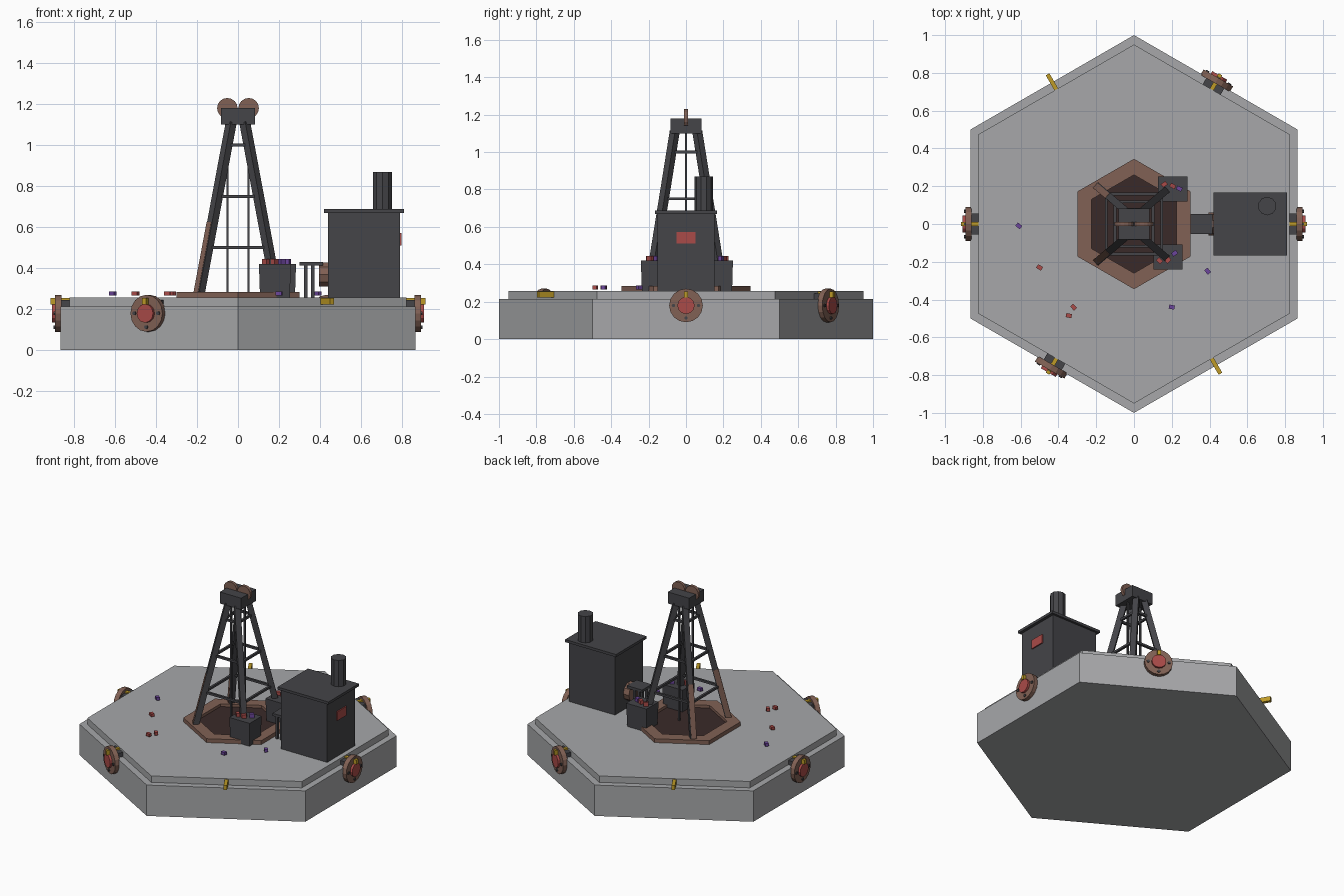
import bpy, bmesh, math, random
from mathutils import Vector, Matrix

if "Cube" in bpy.data.objects:
    bpy.data.objects.remove(bpy.data.objects["Cube"])
random.seed(4)


def mat(name, r, g, b):
    m = bpy.data.materials.new(name)
    m.diffuse_color = (r, g, b, 1)
    m.use_nodes = True
    m.node_tree.nodes["Principled BSDF"].inputs["Base Color"].default_value = m.diffuse_color
    return m


STONE = mat("stone_grey", .385, .39, .40)
IRON = mat("dark_iron", .058, .058, .065)
RUST = mat("rust_brown", .22, .12, .09)
PIT = mat("pit_dark", .042, .023, .022)
RED = mat("red_ore", .40, .07, .065)
PURPLE = mat("purple_ore", .15, .06, .33)
YELLOW = mat("hazard_yellow", .52, .33, .02)


def finish(name, bm, m, matrix=None):
    if matrix:
        bm.transform(matrix)
    bmesh.ops.recalc_face_normals(bm, faces=bm.faces)
    me = bpy.data.meshes.new(name)
    bm.to_mesh(me)
    bm.free()
    me.materials.append(m)
    ob = bpy.data.objects.new(name, me)
    bpy.context.collection.objects.link(ob)
    return ob


def box(name, m, lo, hi, matrix=None, taper=1.0):
    """Box between two corners; taper scales the bottom."""
    bm = bmesh.new()
    bmesh.ops.create_cube(bm, size=1)
    lo, hi = Vector(lo), Vector(hi)
    c, s = (lo + hi) / 2, hi - lo
    for v in bm.verts:
        k = taper if v.co.z < 0 else 1
        v.co = Vector((c.x + v.co.x * s.x * k, c.y + v.co.y * s.y * k, c.z + v.co.z * s.z))
    return finish(name, bm, m, matrix)


def prism(name, m, r, z0, z1, n, matrix=None):
    """Upright n-sided prism with a corner on the y axis."""
    bm = bmesh.new()
    bmesh.ops.create_cone(bm, cap_ends=True, segments=n, radius1=r, radius2=r, depth=z1 - z0,
                          matrix=Matrix.Translation((0, 0, (z0 + z1) / 2)))
    return finish(name, bm, m, matrix)


def beam(name, m, a, b, w):
    """Square bar between two points."""
    a, b = Vector(a), Vector(b)
    d = b - a
    rot = d.to_track_quat('Z', 'Y').to_matrix().to_4x4()
    return box(name, m, (-w / 2, -w / 2, 0), (w / 2, w / 2, d.length), Matrix.Translation(a) @ rot)


def ring(name, m, r_out, r_in, z0, z1):
    """Hexagonal ring with corners on the y axis."""
    bm = bmesh.new()
    loops = []
    for r, z in ((r_out, z0), (r_out, z1), (r_in, z1), (r_in, z0)):
        loops.append([bm.verts.new((r * math.sin(i * math.pi / 3), r * math.cos(i * math.pi / 3), z))
                      for i in range(6)])
    for k in range(4):
        p, q = loops[k], loops[(k + 1) % 4]
        for i in range(6):
            j = (i + 1) % 6
            bm.faces.new((p[i], p[j], q[j], q[i]))
    return finish(name, bm, m)


DECK = .258

# hexagonal base and deck
prism("base_slab", STONE, 1.0, 0, .214, 6)
prism("deck_slab", STONE, .95, .21, DECK, 6)

# shaft mouth
ring("shaft_collar", RUST, .345, .26, DECK - .005, .285)
prism("shaft_floor", PIT, .262, DECK - .003, .266, 6)


# headframe legs, rust plates, braces
def leg_point(sx, sy, z):
    t = (z - .27) / .83
    return Vector((sx * (.19 - .155 * t), sy * (.195 - .133 * t), z))


corners = [(-1, -1), (1, -1), (1, 1), (-1, 1)]
for sx, sy in corners:
    beam("headframe_leg", IRON, leg_point(sx, sy, .27), leg_point(sx, sy, 1.11), .038)
    if sx < 0:
        off = Vector((-.005, 0, 0))
        beam("leg_rust_plate", RUST, leg_point(sx, sy, .28) + off, leg_point(sx, sy, .62) + off, .034)
for z in (.5, .75, 1.0):
    for i in range(4):
        beam("headframe_brace", IRON, leg_point(*corners[i], z), leg_point(*corners[(i + 1) % 4], z), .015)

# crown block, sheave wheels and hoist ropes
box("crown_block", IRON, (-.082, -.082, 1.1), (.082, .082, 1.18))
for x in (-.052, .052):
    prism("sheave_wheel", RUST, .05, -.01, .01, 16,
          Matrix.Translation((x, 0, 1.18)) @ Matrix.Rotation(math.pi / 2, 4, 'X'))
    beam("hoist_rope", IRON, (x, 0, .262), (x, 0, 1.12), .01)


# ore pieces
def ore(m, x, y, z, h):
    box("ore_piece", m, (-.015, -.011, 0), (.015, .011, h),
        Matrix.Translation((x, y, z)) @ Matrix.Rotation(random.uniform(-1, 1), 4, 'Z'))


for m, x, y in ((RED, -.5, -.23), (RED, -.32, -.44), (RED, -.345, -.485),
                (PURPLE, -.61, -.01), (PURPLE, .39, -.25), (PURPLE, .2, -.44)):
    ore(m, x, y, .266, .02)

# ore bins with contents
for x, y in ((.205, .185), (.18, -.175)):
    box("ore_bin", IRON, (x - .078, y - .066, DECK), (x + .078, y + .066, .42), taper=.93)
    for i, dx in enumerate((-.045, 0, .035)):
        ore(PURPLE if i == 2 else RED, x + dx, y + random.uniform(-.03, .03), .42, .025)

# engine house
box("engine_house", IRON, (.438, -.152, DECK), (.79, .152, .675))
box("house_roof", IRON, (.42, -.167, .67), (.81, .167, .688))
prism("chimney", IRON, .049, .68, .87, 10, Matrix.Translation((.705, .095, 0)))
box("house_window", RED, (.786, -.05, .51), (.798, .05, .572))

# winch between house and shaft
box("winch_table", IRON, (.30, -.052, .412), (.415, .052, .43))
for x in (.33, .365):
    for y in (-.04, .04):
        beam("winch_post", IRON, (x, y, DECK), (x, y, .415), .016)
prism("winch_drum", RUST, .062, .395, .445, 10,
      Matrix.Translation((0, 0, .37)) @ Matrix.Rotation(math.pi / 2, 4, 'Y'))

# side couplings on four faces, yellow pegs on all six (local x points outward)
for i in range(6):
    face = Matrix.Rotation(i * math.pi / 3, 4, 'Z')
    box("yellow_peg", YELLOW, (.815, -.011, .222), (.915, .011, .254), face)
    if i in (2, 5):
        continue
    box("coupling_bracket", IRON, (.82, -.055, .205), (.872, .055, .244), face)
    disc = face @ Matrix.Translation((0, 0, .18)) @ Matrix.Rotation(math.pi / 2, 4, 'Y')
    prism("coupling_flange", RUST, .09, .86, .893, 16, disc)
    prism("coupling_hub", RED, .046, .88, .908, 12, disc)
    for k in range(4):
        a = k * math.pi / 2
        prism("coupling_bolt", IRON, .01, .885, .899, 6,
              disc @ Matrix.Translation((.067 * math.cos(a), .067 * math.sin(a), 0)))
